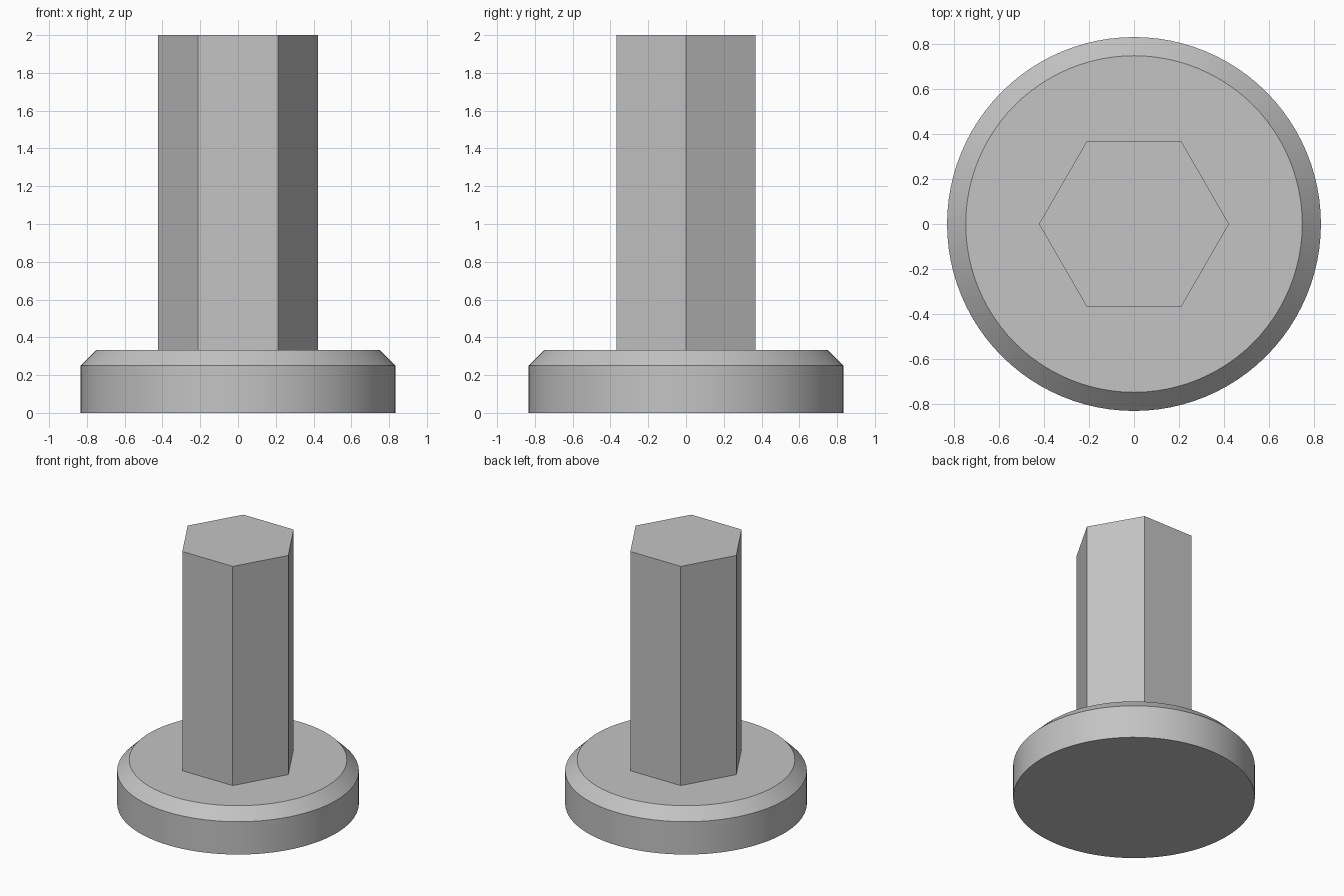
import bpy
import bmesh
import math
from mathutils import Matrix

cube = bpy.data.objects.get("Cube")
if cube:
    bpy.data.objects.remove(cube, do_unlink=True)

# Overall sizes
FLANGE_RADIUS = 0.833
FLANGE_TOP = 0.333
CHAMFER = 0.083
HEX_RADIUS = 0.4234
HEIGHT = 2.0

metal = bpy.data.materials.new("plain grey")
metal.use_nodes = True
grey = (0.55, 0.55, 0.55, 1)
metal.diffuse_color = grey
metal.node_tree.nodes["Principled BSDF"].inputs["Base Color"].default_value = grey


def prism(name, sides, radius, bottom, top, chamfer=0.0):
    """Upright prism with a corner on +x and an optional chamfered top rim."""
    bm = bmesh.new()
    bmesh.ops.create_cone(
        bm, cap_ends=True, segments=sides, radius1=radius, radius2=radius,
        depth=top - bottom,
        matrix=Matrix.Translation((0, 0, (top + bottom) / 2))
        @ Matrix.Rotation(math.pi / 2, 4, "Z"))
    if chamfer:
        rim = [e for e in bm.edges if all(v.co.z > top - 0.001 for v in e.verts)]
        bmesh.ops.bevel(bm, geom=rim, offset=chamfer, offset_type="OFFSET",
                        segments=1, affect="EDGES")
    mesh = bpy.data.meshes.new(name)
    bm.to_mesh(mesh)
    bm.free()
    mesh.materials.append(metal)
    obj = bpy.data.objects.new(name, mesh)
    bpy.context.collection.objects.link(obj)
    return obj


# Round foot with a chamfered upper rim
flange = prism("round_flange", 96, FLANGE_RADIUS, 0, FLANGE_TOP, CHAMFER)
bpy.ops.object.select_all(action="DESELECT")
flange.select_set(True)
bpy.context.view_layer.objects.active = flange
bpy.ops.object.shade_smooth_by_angle(angle=math.radians(30))

# Six-sided shaft, rising from the flange
prism("hex_shaft", 6, HEX_RADIUS, FLANGE_TOP, HEIGHT)
